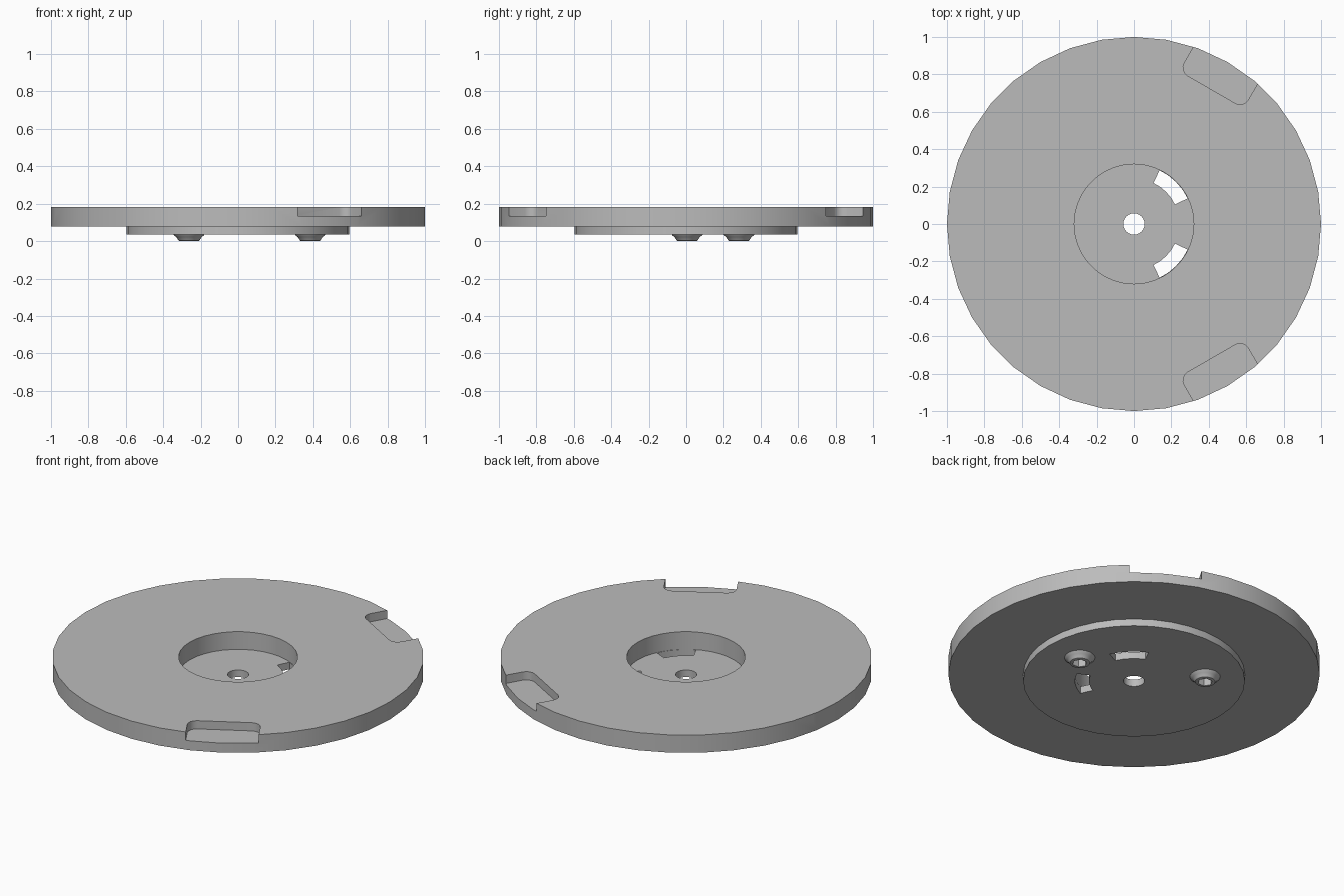
import bpy
import bmesh
from math import cos, sin, pi, radians
from mathutils import Matrix

if "Cube" in bpy.data.objects:
    bpy.data.objects.remove(bpy.data.objects["Cube"])

grey = bpy.data.materials.new("plain grey")
grey.use_nodes = True
grey.diffuse_color = (0.5, 0.5, 0.5, 1)
grey.node_tree.nodes["Principled BSDF"].inputs["Base Color"].default_value = (0.5, 0.5, 0.5, 1)


def finish(name, bm):
    bmesh.ops.recalc_face_normals(bm, faces=bm.faces)
    mesh = bpy.data.meshes.new(name)
    bm.to_mesh(mesh)
    bm.free()
    mesh.materials.append(grey)
    obj = bpy.data.objects.new(name, mesh)
    bpy.context.collection.objects.link(obj)
    return obj


def lathe(name, profile, sides, centre=(0, 0)):
    """Closed ring-shaped solid from a closed (radius, z) profile."""
    bm = bmesh.new()
    rings = [[bm.verts.new((centre[0] + r * cos(2 * pi * i / sides),
                            centre[1] + r * sin(2 * pi * i / sides), z))
              for r, z in profile] for i in range(sides)]
    n = len(profile)
    for i in range(sides):
        a, b = rings[i], rings[(i + 1) % sides]
        for j in range(n):
            k = (j + 1) % n
            bm.faces.new((a[j], b[j], b[k], a[k]))
    return finish(name, bm)


def prism(name, outline, z0, z1, angle=0, centre=(0, 0)):
    """Outline in the xy plane extruded from z0 to z1, then turned about z."""
    bm = bmesh.new()
    face = bm.faces.new([bm.verts.new((x, y, z0)) for x, y in outline])
    top = bmesh.ops.extrude_face_region(bm, geom=[face])["geom"]
    bmesh.ops.translate(bm, vec=(0, 0, z1 - z0),
                        verts=[v for v in top if isinstance(v, bmesh.types.BMVert)])
    bm.transform(Matrix.Translation((*centre, 0)) @ Matrix.Rotation(angle, 4, "Z"))
    return finish(name, bm)


def cut(obj, cutter):
    cutter.hide_render = True
    mod = obj.modifiers.new("cut", "BOOLEAN")
    mod.operation, mod.solver, mod.object = "DIFFERENCE", "EXACT", cutter
    bpy.context.view_layer.objects.active = obj
    bpy.ops.object.modifier_apply(modifier=mod.name)
    bpy.data.objects.remove(cutter)


def smooth(obj):
    bpy.ops.object.select_all(action="DESELECT")
    obj.select_set(True)
    bpy.context.view_layer.objects.active = obj
    bpy.ops.object.shade_smooth_by_angle(angle=radians(30))


def arc(r, a0, a1, steps, cx=0, cy=0):
    return [(cx + r * cos(radians(a0 + (a1 - a0) * i / steps)),
             cy + r * sin(radians(a0 + (a1 - a0) * i / steps))) for i in range(steps + 1)]


# Stepped disc with round pocket and centre hole
RIM, STEP, POCKET, HOLE = 1.0, 0.597, 0.32, 0.057
BASE, FLOOR, TOP = 0.035, 0.077, 0.182
disc = lathe("disc", [(HOLE, BASE), (STEP, BASE), (STEP, FLOOR), (RIM, FLOOR),
                      (RIM, TOP), (POCKET, TOP), (POCKET, FLOOR), (HOLE, FLOOR)], 36)

# Three rounded notches in the rim
notch = ([(1.1, -0.197)] + arc(0.05, 270, 180, 4, 0.88, -0.147)
         + arc(0.05, 180, 90, 4, 0.88, 0.147) + [(1.1, 0.197)])
for a in (60, 180, 300):
    cut(disc, prism("notch_cutter", notch, 0.133, 0.3, radians(a)))

# Four curved slots through the pocket floor
slot = arc(0.318, -19.5, 19.5, 4) + arc(0.243, 19.5, -19.5, 4)
for a in (45, 135, 225, 315):
    cut(disc, prism("slot_cutter", slot, 0, 0.1, radians(a)))

# Two socket-head screws on the underside
head = [(0.025, 0.037), (0.083, 0.037), (0.08, 0.031), (0.068, 0.022),
        (0.06, 0.01), (0.054, 0.002), (0.048, 0), (0.025, 0)]
hexagon = arc(0.04, 0, 300, 5)
for name, a in (("screw_left", 0.8), ("screw_back", 132.8)):
    centre = (0.386 * cos(radians(a)), 0.386 * sin(radians(a)))
    screw = lathe(name, head, 24, centre)
    for part in (screw, disc):
        cut(part, prism("socket_cutter", hexagon, -0.02, 0.07, 0, centre))
    smooth(screw)

smooth(disc)
